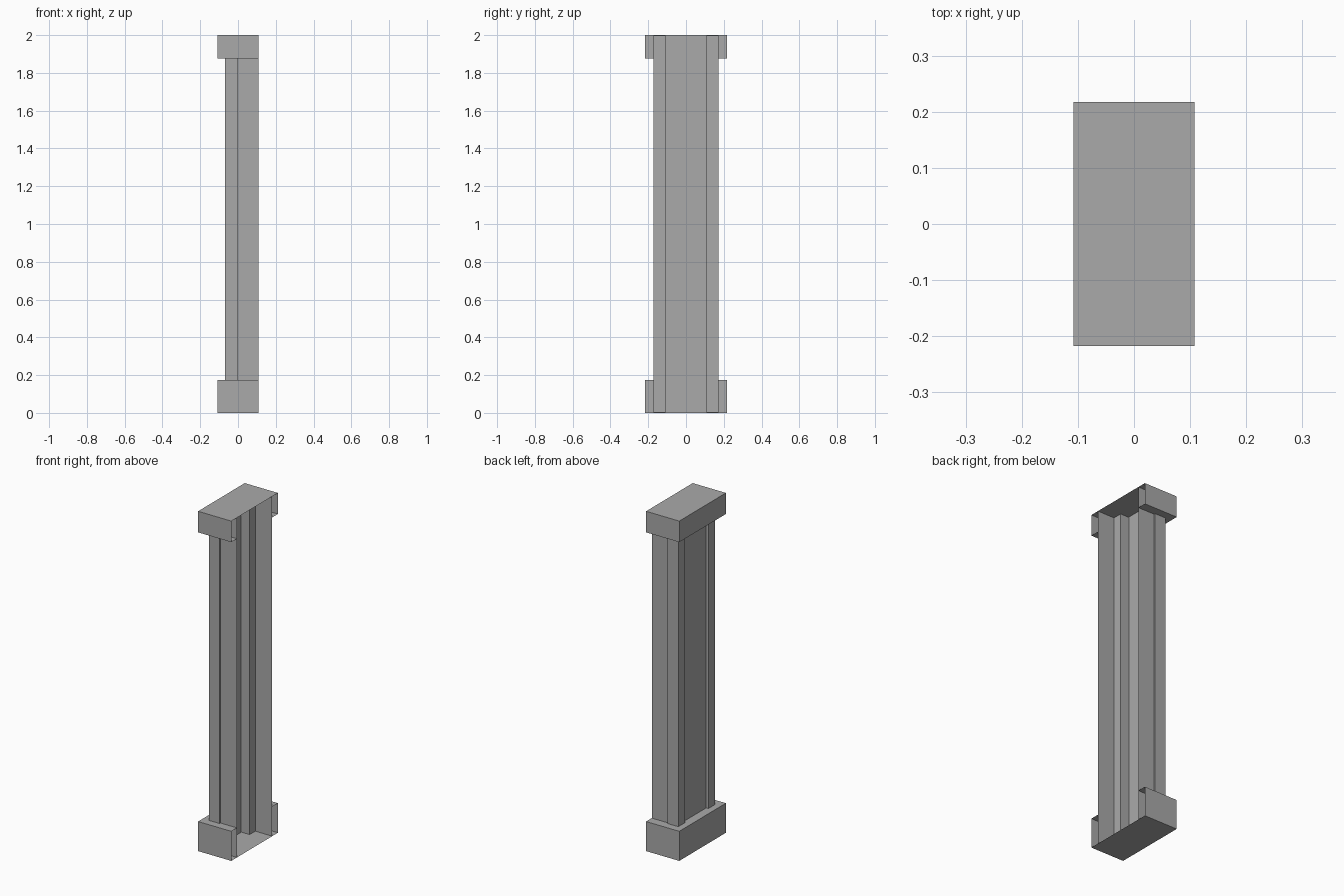
import bpy

if "Cube" in bpy.data.objects:
    bpy.data.objects.remove(bpy.data.objects["Cube"], do_unlink=True)

stone = bpy.data.materials.new("grey stone")
stone.use_nodes = True
colour = (0.4, 0.4, 0.4, 1)
stone.diffuse_color = colour
stone.node_tree.nodes["Principled BSDF"].inputs["Base Color"].default_value = colour

HEIGHT = 2.0
BACK = 0.108        # open side that sits against a wall
CAP_Y = 0.217
STRIP_X, STRIP_OUT, STRIP_IN = -0.07, 0.172, 0.108
PANEL_X, SIDE_Y = -0.056, 0.164


def make(name, verts, faces):
    mesh = bpy.data.meshes.new(name)
    mesh.from_pydata(verts, [], faces)
    mesh.materials.append(stone)
    obj = bpy.data.objects.new(name, mesh)
    bpy.context.collection.objects.link(obj)
    return obj


def wall(name, path, low, high, closed=False):
    """Raise a plan path into upright sheets, with ends if closed."""
    n = len(path)
    verts = [(x, y, z) for z in (low, high) for x, y in path]
    faces = [(i, (i + 1) % n, (i + 1) % n + n, i + n)
             for i in range(n if closed else n - 1)]
    if closed:
        faces += [tuple(reversed(range(n))), tuple(range(n, 2 * n))]
    return make(name, verts, faces)


def plate(name, outline, z):
    return make(name, [(x, y, z) for x, y in outline], [tuple(range(len(outline)))])


# Shaft: recessed front panel, corner strips and side walls
wall("front_panel", [(PANEL_X, STRIP_IN), (PANEL_X, -STRIP_IN)], 0, HEIGHT)
for side, s in (("back", 1), ("front", -1)):
    strip = [(0, s * STRIP_OUT), (STRIP_X, s * STRIP_OUT),
             (STRIP_X, s * STRIP_IN), (0, s * STRIP_IN)]
    wall(side + "_corner_strip", strip[::s], 0.002, HEIGHT - 0.002, True)
    edge = [(BACK, s * SIDE_Y), (0, s * SIDE_Y)]
    wall(side + "_side_wall", edge[::s], 0, HEIGHT)

# Plan of half the shaft, mirrored, for the ledges that meet it
half = [(BACK, SIDE_Y), (0, SIDE_Y), (0, STRIP_OUT), (STRIP_X, STRIP_OUT),
        (STRIP_X, STRIP_IN), (PANEL_X, STRIP_IN)]
shaft = half + [(x, -y) for x, y in reversed(half)]
rim = [(BACK, CAP_Y), (-BACK, CAP_Y), (-BACK, -CAP_Y), (BACK, -CAP_Y)]

# Base and capital: three walls, an end plate and a ledge round the shaft
plate("base_floor", rim[::-1], 0)
wall("base_walls", rim, 0, 0.174)
plate("base_ledge", rim + shaft[::-1], 0.174)
plate("capital_top", rim, HEIGHT)
wall("capital_walls", rim, 1.876, HEIGHT)
plate("capital_ledge", shaft + rim[::-1], 1.876)
